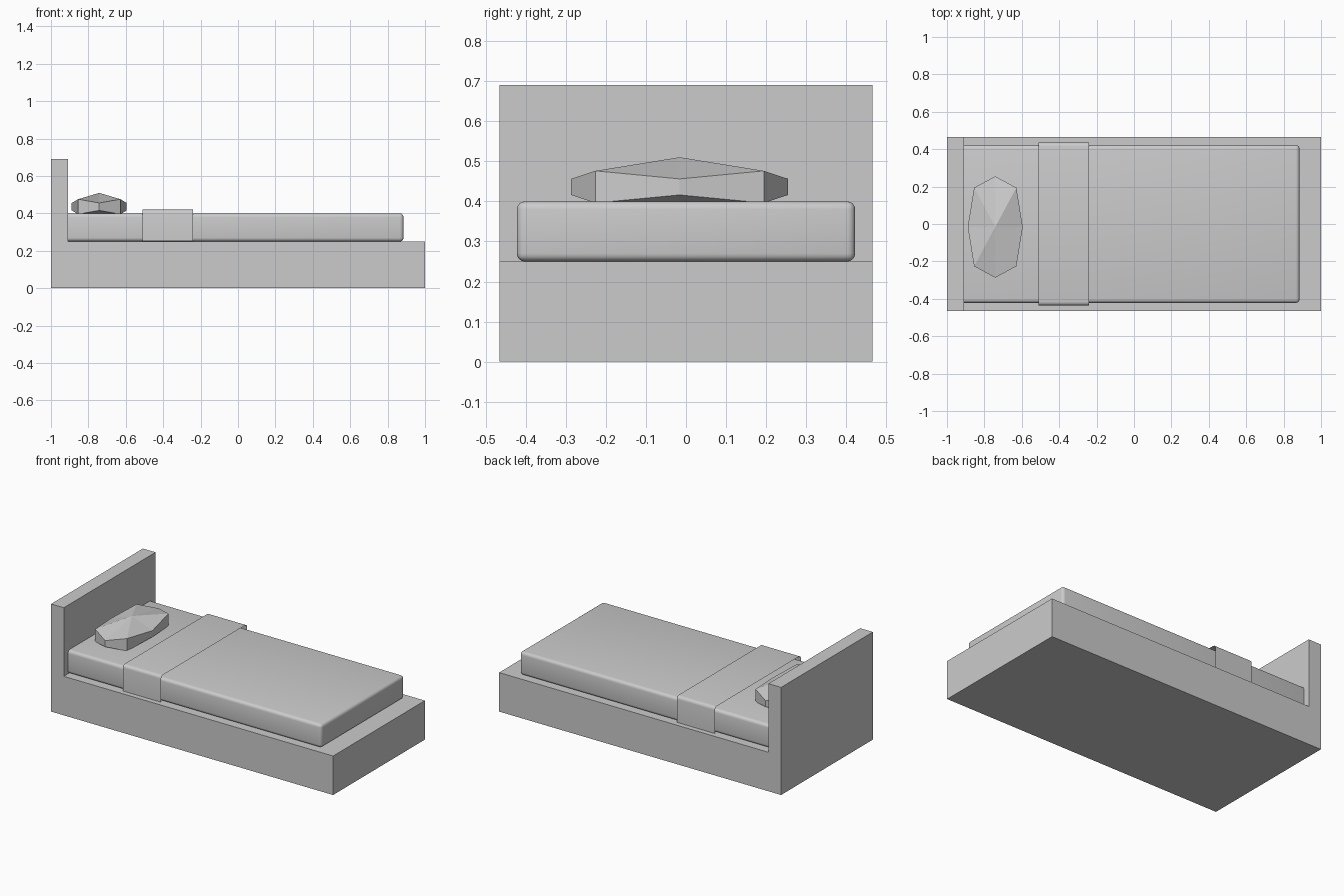
import bpy, bmesh, math

if "Cube" in bpy.data.objects:
    bpy.data.objects.remove(bpy.data.objects["Cube"])


def make_object(name, bm, smooth=False):
    bmesh.ops.recalc_face_normals(bm, faces=bm.faces)
    mesh = bpy.data.meshes.new(name)
    bm.to_mesh(mesh)
    bm.free()
    obj = bpy.data.objects.new(name, mesh)
    bpy.context.collection.objects.link(obj)
    if smooth:
        bpy.ops.object.select_all(action='DESELECT')
        bpy.context.view_layer.objects.active = obj
        obj.select_set(True)
        bpy.ops.object.shade_smooth_by_angle(angle=math.radians(35))
    return obj


# Bed frame: L-shaped side profile, with headboard, extruded across the width
half_w = 0.465
profile = [(-1, 0), (1, 0), (1, 0.25), (-0.91, 0.25), (-0.91, 0.69), (-1, 0.69)]
bm = bmesh.new()
face = bm.faces.new([bm.verts.new((x, -half_w, z)) for x, z in profile])
ext = bmesh.ops.extrude_face_region(bm, geom=[face], use_keep_orig=True)
for v in ext["geom"]:
    if isinstance(v, bmesh.types.BMVert):
        v.co.y = half_w
make_object("bed_frame", bm)

# Mattress: rounded box, head end tucked into the headboard
x0, x1, y1, z0, z1 = -0.94, 0.885, 0.422, 0.25, 0.40
bm = bmesh.new()
bmesh.ops.create_cube(bm, size=1)
for v in bm.verts:
    v.co = ((x0 + x1) / 2 + v.co.x * (x1 - x0), v.co.y * 2 * y1,
            (z0 + z1) / 2 + v.co.z * (z1 - z0))
bmesh.ops.bevel(bm, geom=bm.edges[:], offset=0.02, segments=4,
                profile=0.5, affect='EDGES')
make_object("mattress", bm, smooth=True)

# Folded blanket band: open sheet draped over the mattress
bw, top, r = 0.436, 0.42, 0.02
half = [(bw, 0.252)]
for i in range(5):
    a = math.radians(90 * i / 4)
    half.append((bw - r + r * math.cos(a), top - r + r * math.sin(a)))
path = half + [(-y, z) for y, z in reversed(half)]
bm = bmesh.new()
rows = [[bm.verts.new((x, y, z)) for y, z in path] for x in (-0.51, -0.24)]
for i in range(len(path) - 1):
    bm.faces.new((rows[0][i], rows[1][i], rows[1][i + 1], rows[0][i + 1]))
band = make_object("blanket_band", bm, smooth=True)
# make sure the open sheet faces outward
if sum(p.normal.z for p in band.data.polygons) < 0:
    band.data.flip_normals()

# Pillow: faceted eight-sided cushion, thick at the diagonals and pinched between
cx, cy, cz = -0.742, -0.016, 0.436
ring = []  # x offset, y offset, half thickness
for i in range(8):
    a = math.radians(45 * i)
    if i % 2:
        ring.append((math.copysign(0.113, math.cos(a)), math.copysign(0.21, math.sin(a)), 0.04))
    else:
        ring.append((0.147 * math.cos(a), 0.271 * math.sin(a), 0.02))
bm = bmesh.new()
upper = [bm.verts.new((cx + x, cy + y, cz + h)) for x, y, h in ring]
lower = [bm.verts.new((cx + x, cy + y, cz - h)) for x, y, h in ring]
apex = bm.verts.new((cx, cy, 0.51))
nadir = bm.verts.new((cx, cy, 0.362))
for i in range(8):
    j = (i + 1) % 8
    bm.faces.new((upper[i], upper[j], apex))
    bm.faces.new((lower[j], lower[i], nadir))
    bm.faces.new((lower[i], lower[j], upper[j], upper[i]))
make_object("pillow", bm)
